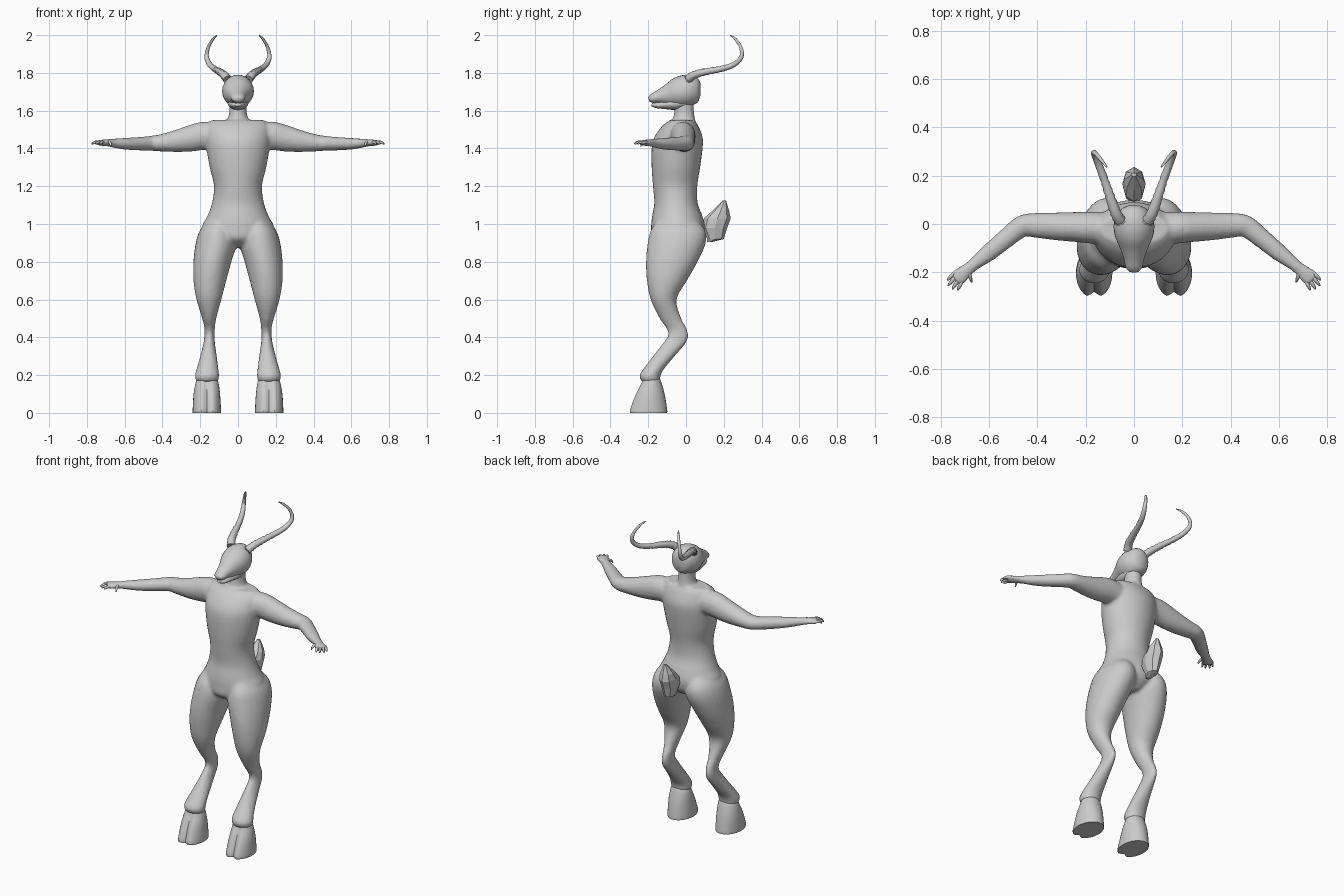
import bpy, bmesh, math
from mathutils import Vector

grey = bpy.data.materials.new("soft grey")
grey.diffuse_color = (0.6, 0.6, 0.6, 1)


def resample(rows, n):
    """Catmull-Rom interpolation of section rows."""
    out = []
    for i in range(len(rows) - 1):
        a, b, c, d = rows[max(i - 1, 0)], rows[i], rows[i + 1], rows[min(i + 2, len(rows) - 1)]
        for k in range(n):
            t = k / n
            out.append([0.5 * (2 * q + (r - p) * t + (2 * p - 5 * q + 4 * r - s) * t * t
                               + (3 * q - p - 3 * r + s) * t ** 3)
                        for p, q, r, s in zip(a, b, c, d)])
    return out + [list(rows[-1])]


def skin(bm, rings):
    """Bridge closed rings of points and cap both ends."""
    vs = [[bm.verts.new(p) for p in ring] for ring in rings]
    n = len(vs[0])
    for r0, r1 in zip(vs, vs[1:]):
        for i in range(n):
            bm.faces.new((r0[i], r0[(i + 1) % n], r1[(i + 1) % n], r1[i]))
    bm.faces.new(vs[0][::-1])
    bm.faces.new(vs[-1])


def stack(bm, rows, steps=4, sides=24, side=1, notch=0):
    """Horizontal sections: z, y front, y back, x inner, x outer."""
    rings = []
    for z, y0, y1, x0, x1 in resample(rows, steps):
        cx, cy = (x0 + x1) / 2, (y0 + y1) / 2
        rx, ry = max((x1 - x0) / 2, .004), max((y1 - y0) / 2, .004)
        ring = []
        for i in range(sides):
            a = math.tau * i / sides - math.pi / 2
            c, s = math.cos(a), math.sin(a)
            y = cy + ry * s
            if notch and s < 0:      # cleft between the two toes
                y += notch * ry * (max(0, 1 - abs(c) / .42) - .12)
            ring.append((side * (cx + rx * c), y, z))
        rings.append(ring)
    skin(bm, rings)


def tube(bm, rows, steps=4, sides=16, side=1, ridges=0):
    """Sections along a path: x, y, z, sideways radius, upright radius."""
    pts = resample(rows, steps)
    rings = []
    for i, (x, y, z, a, b) in enumerate(pts):
        p0, p1 = pts[max(i - 1, 0)], pts[min(i + 1, len(pts) - 1)]
        t = (Vector(p1[:3]) - Vector(p0[:3])).normalized()
        u = t.cross((0, 0, 1)).normalized()
        v = u.cross(t)
        f = .87 if i < ridges and i % 2 else 1
        ring = []
        for k in range(sides):
            w = math.tau * k / sides
            p = Vector((x, y, z)) + u * max(a, .002) * f * math.cos(w) + v * max(b, .002) * f * math.sin(w)
            ring.append((side * p.x, p.y, p.z))
        rings.append(ring)
    skin(bm, rings)


def finish(name, bm, angle=40, flat=False):
    bmesh.ops.recalc_face_normals(bm, faces=bm.faces)
    me = bpy.data.meshes.new(name)
    bm.to_mesh(me)
    bm.free()
    me.materials.append(grey)
    ob = bpy.data.objects.new(name, me)
    bpy.context.collection.objects.link(ob)
    bpy.ops.object.select_all(action='DESELECT')
    ob.select_set(True)
    bpy.context.view_layer.objects.active = ob
    if not flat:
        bpy.ops.object.shade_smooth_by_angle(angle=math.radians(angle))
    return ob


# Body: torso, neck, legs and arms fused into one skin
torso = [(.875, -.12, .03, -.04, .04), (.92, -.18, .085, -.14, .14), (.98, -.185, .1, -.19, .19),
         (1.04, -.18, .088, -.163, .163), (1.11, -.168, .062, -.138, .138), (1.2, -.175, .06, -.127, .127),
         (1.3, -.182, .075, -.15, .15), (1.4, -.182, .088, -.167, .167), (1.46, -.168, .088, -.172, .172),
         (1.52, -.125, .065, -.165, .165), (1.55, -.085, .045, -.14, .14)]
neck = [(1.48, -.09, .055, -.12, .12), (1.55, -.07, .048, -.06, .06),
        (1.6, -.062, .042, -.046, .046), (1.68, -.06, .04, -.05, .05)]
leg = [(1.03, -.14, .05, .05, .15), (.97, -.185, .1, .02, .2), (.9, -.203, .105, .006, .224),
       (.8, -.212, .062, .035, .236), (.7, -.207, .005, .062, .236), (.6, -.187, -.05, .088, .22),
       (.5, -.14, -.025, .115, .19), (.45, -.105, .002, .122, .178), (.41, -.095, .012, .125, .178),
       (.37, -.122, 0, .122, .183), (.3, -.175, -.06, .112, .2), (.23, -.228, -.118, .103, .22),
       (.195, -.247, -.135, .1, .228), (.165, -.235, -.138, .105, .22)]
arm = [(.08, -.02, 1.465, .07, .072), (.18, -.015, 1.467, .066, .075), (.25, -.012, 1.453, .062, .07),
       (.32, -.01, 1.44, .058, .06), (.4, -.006, 1.43, .052, .047), (.46, -.008, 1.427, .046, .04),
       (.52, -.052, 1.425, .041, .036), (.6, -.118, 1.425, .036, .031), (.66, -.165, 1.428, .027, .024),
       (.69, -.19, 1.43, .028, .019), (.725, -.219, 1.43, .036, .016), (.742, -.233, 1.43, .03, .012)]
bm = bmesh.new()
stack(bm, torso, sides=32)
stack(bm, neck)
for s in (1, -1):
    stack(bm, leg, side=s)
    tube(bm, arm, side=s)
body = finish("body", bm)
rm = body.modifiers.new("fuse", 'REMESH')
rm.mode = 'VOXEL'
rm.voxel_size = .009
rm.use_smooth_shade = True
sm = body.modifiers.new("soften", 'SMOOTH')
sm.factor = .5
sm.iterations = 5

# Head with separate lower jaw
bm = bmesh.new()
tube(bm, [(0, .077, 1.71, .02, .03), (0, .06, 1.71, .055, .066), (0, .01, 1.707, .082, .084),
          (0, -.045, 1.695, .08, .08), (0, -.095, 1.683, .06, .058), (0, -.145, 1.673, .042, .036),
          (0, -.18, 1.664, .034, .024), (0, -.197, 1.659, .018, .012)], sides=24)
finish("head", bm, 60)
bm = bmesh.new()
tube(bm, [(0, .01, 1.65, .05, .03), (0, -.05, 1.638, .055, .034), (0, -.11, 1.632, .042, .024),
          (0, -.16, 1.629, .03, .015), (0, -.182, 1.632, .016, .008)])
finish("lower_jaw", bm, 60)

# Swept-back ridged horns
horn = [(.055, .01, 1.765, .026, .024), (.075, .045, 1.79, .024, .022), (.1, .115, 1.808, .021, .019),
        (.125, .19, 1.822, .017, .016), (.15, .255, 1.845, .015, .014), (.166, .293, 1.885, .012, .012),
        (.157, .29, 1.935, .009, .009), (.133, .262, 1.978, .007, .007), (.113, .236, 1.998, .003, .003)]
for s, n in ((1, "left"), (-1, "right")):
    bm = bmesh.new()
    tube(bm, horn, steps=6, sides=12, side=s, ridges=18)
    finish(n + "_horn", bm, 50)

    # Cloven hoof
    bm = bmesh.new()
    stack(bm, [(0, -.303, -.1, .09, .24), (.02, -.302, -.1, .09, .24), (.1, -.27, -.113, .095, .235),
               (.16, -.238, -.13, .103, .224), (.185, -.232, -.14, .112, .215)],
          sides=32, side=s, notch=.26)
    finish(n + "_hoof", bm, 50)

    # Four fingers and a thumb
    bm = bmesh.new()
    for bx, by, tx, ty in ((.748, -.207, .773, -.232), (.742, -.222, .77, -.255),
                           (.73, -.235, .752, -.27), (.715, -.243, .73, -.273),
                           (.683, -.205, .672, -.24)):
        tz = 1.41 if tx < .7 else 1.423
        dx, dy = tx - bx, ty - by
        tube(bm, [(bx - dx * .4, by - dy * .4, 1.43, .008, .009),
                  (bx + dx * .3, by + dy * .3, 1.433, .008, .008),
                  (bx + dx * .8, by + dy * .8, (tz + 1.433) / 2, .006, .006),
                  (tx, ty, tz, .003, .003)], steps=3, sides=8, side=s)
    finish(n + "_fingers", bm, 60)

# Faceted upturned tail
bm = bmesh.new()
stack(bm, [(.905, .11, .14, -.015, .015), (.92, .112, .2, -.03, .03), (.98, .085, .218, -.045, .045),
           (1.03, .095, .237, -.048, .048), (1.07, .14, .228, -.04, .04), (1.125, .196, .212, -.01, .01)],
      steps=1, sides=8)
finish("tail", bm, flat=True)
